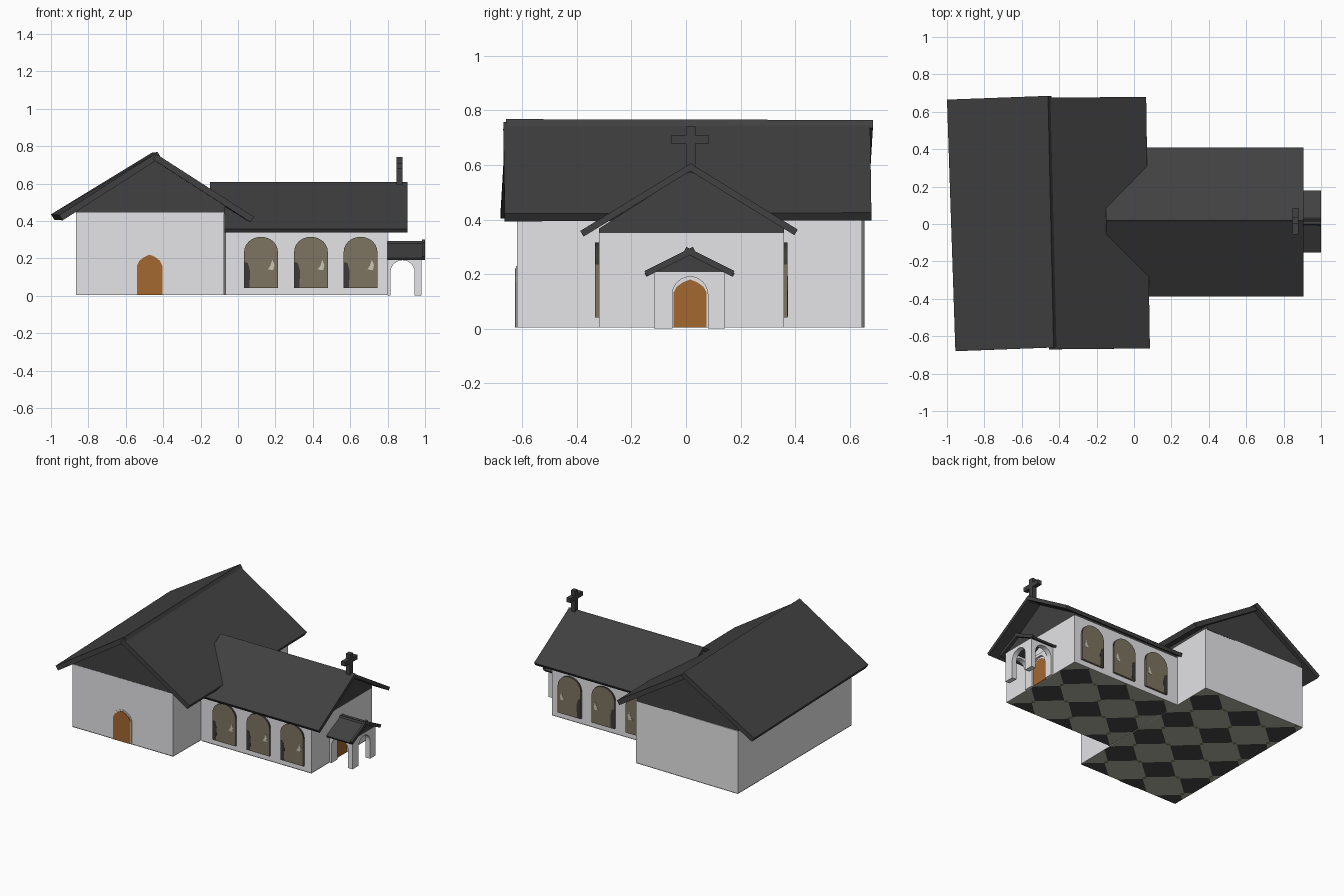
import bpy, bmesh, math
from mathutils import Vector

if "Cube" in bpy.data.objects:
    bpy.data.objects.remove(bpy.data.objects["Cube"])


def material(name, r, g, b):
    m = bpy.data.materials.new(name)
    m.diffuse_color = (r, g, b, 1)
    m.use_nodes = True
    m.node_tree.nodes["Principled BSDF"].inputs["Base Color"].default_value = m.diffuse_color
    return m


WALL = material("pale plaster", 0.80, 0.80, 0.82)
ROOF = material("charcoal roofing", 0.052, 0.052, 0.052)
DOOR = material("orange wood", 0.37, 0.135, 0.03)
GLASS = material("olive glass", 0.205, 0.175, 0.115)
GLINT = material("light glass", 0.60, 0.57, 0.46)
DARK = material("dark trim", 0.045, 0.042, 0.038)
TILE = material("pale floor tile", 0.45, 0.45, 0.36)
TILE_DARK = material("dark floor tile", 0.065, 0.065, 0.065)
TILE_JOINT = material("brown floor inlay", 0.24, 0.19, 0.11)


def finish(name, bm, *mats):
    bmesh.ops.recalc_face_normals(bm, faces=bm.faces)
    mesh = bpy.data.meshes.new(name)
    bm.to_mesh(mesh)
    bm.free()
    for m in mats:
        mesh.materials.append(m)
    ob = bpy.data.objects.new(name, mesh)
    bpy.context.collection.objects.link(ob)
    return ob


def prism(name, pts, axis, a, b, mat, rim=None, rim_from=0.0):
    """Extrude a 2D profile along an axis from a to b; rim colours the sides above rim_from."""
    def place(p, t):
        return {"x": (t, p[0], p[1]), "y": (p[0], t, p[1]), "z": (p[0], p[1], t)}[axis]
    bm = bmesh.new()
    lo = [bm.verts.new(place(p, a)) for p in pts]
    hi = [bm.verts.new(place(p, b)) for p in pts]
    bm.faces.new(lo)
    bm.faces.new(hi)
    n = len(pts)
    for i in range(n):
        f = bm.faces.new((lo[i], lo[(i + 1) % n], hi[(i + 1) % n], hi[i]))
        f.material_index = 1 if rim and f.calc_center_median().z > rim_from else 0
    return finish(name, bm, mat, *([rim] if rim else []))


def slab(name, corners, thick, mat=ROOF):
    """Four top corners, thickened downwards along the face normal."""
    c = [Vector(p) for p in corners]
    n = (c[2] - c[0]).cross(c[3] - c[1]).normalized()
    if n.z < 0:
        n = -n
    bm = bmesh.new()
    top = [bm.verts.new(p) for p in c]
    bot = [bm.verts.new(p - n * thick) for p in c]
    bm.faces.new(top)
    bm.faces.new(bot)
    for i in range(4):
        j = (i + 1) % 4
        bm.faces.new((top[i], top[j], bot[j], bot[i]))
    return finish(name, bm, mat)


def rect(u0, u1, v0, v1):
    return [(u0, v0), (u1, v0), (u1, v1), (u0, v1)]


def arc(c, r, rise, spring, n=12):
    """Arch curve from right to left."""
    return [(c + r * math.cos(math.pi * i / n), spring + rise * math.sin(math.pi * i / n))
            for i in range(n + 1)]


def pointed(c, w, h, z0=0.003):
    side = [(w, z0), (w, 0.74 * h), (0.82 * w, 0.85 * h), (0.45 * w, 0.94 * h)]
    return [(c + u, z) for u, z in side] + [(c, h)] + [(c - u, z) for u, z in reversed(side)]


def floor(name, pts, x0, y0, sx, sy, half=0.445):
    """Floor cut into dark diamonds with pale joints and small brown inlays."""
    bm = bmesh.new()
    bm.faces.new([bm.verts.new((x, y, 0)) for x, y in pts])
    for s in (1, -1):
        for k in range(-9, 10):
            for e in (-half, half):
                bmesh.ops.bisect_plane(bm, geom=bm.verts[:] + bm.edges[:] + bm.faces[:],
                                       plane_co=(x0 + (k + e) * sx, y0, 0),
                                       plane_no=(1 / sx, s / sy, 0))
    for f in bm.faces:
        c = f.calc_center_median()
        u, v = (c.x - x0) / sx, (c.y - y0) / sy
        p, q = u + v, u - v
        in_p, in_q = abs(p - round(p)) < half, abs(q - round(q)) < half
        if in_p and in_q and (round(p) + round(q)) % 2 == 0:
            f.material_index = 1
        elif not in_p and not in_q:
            f.material_index = 2
    ob = finish(name, bm, TILE, TILE_DARK, TILE_JOINT)
    if ob.data.polygons[0].normal.z > 0:
        ob.data.flip_normals()


# Rear hall: slightly skewed walls, tiled floor, gable filling
hall = [(-0.865, -0.62), (-0.075, -0.62), (-0.06, 0.645), (-0.865, 0.655)]
prism("hall_walls", hall, "z", 0.003, 0.445, WALL)
floor("hall_floor", hall, -0.18, 0.505, 0.32, 0.285)
prism("hall_gable", [(-0.865, 0.44), (-0.07, 0.44), (-0.07, 0.485), (-0.45, 0.725), (-0.865, 0.478)],
      "y", -0.619, 0.648, ROOF)

# Hall roof: two slightly crooked panels
slab("hall_roof_left", [(-1.0, 0.665, 0.435), (-0.46, 0.685, 0.765),
                        (-0.43, -0.66, 0.768), (-0.955, -0.68, 0.432)], 0.034)
slab("hall_roof_right", [(-0.468, 0.675, 0.758), (0.065, 0.68, 0.425),
                         (0.085, -0.665, 0.422), (-0.436, -0.67, 0.757)], 0.034)

# Nave: walls, floor, gable
prism("nave_walls", rect(-0.066, 0.80, -0.32, 0.36), "z", 0.003, 0.35, WALL)
floor("nave_floor", rect(-0.062, 0.80, -0.32, 0.36), 0.675, 0.225, 0.315, 0.285)
prism("nave_gable", [(-0.32, 0.348), (0.36, 0.348), (0.36, 0.366), (0.017, 0.582), (-0.32, 0.366)],
      "x", -0.1, 0.80, ROOF)

# Nave roof, running into the hall roof
slab("nave_roof_front", [(-0.15, -0.388, 0.358), (0.905, -0.388, 0.358),
                         (0.905, 0.02, 0.608), (-0.15, 0.02, 0.608)], 0.024)
slab("nave_roof_back", [(-0.15, 0.41, 0.363), (0.905, 0.41, 0.363),
                        (0.905, 0.015, 0.606), (-0.15, 0.015, 0.606)], 0.024)

# Ridge cross
prism("cross_upright", rect(0.0, 0.034, 0.57, 0.742), "x", 0.847, 0.88, ROOF)
prism("cross_arm", rect(-0.055, 0.085, 0.678, 0.708), "x", 0.848, 0.879, ROOF)

# Arched nave windows on both sides, with dark and light reflections
for side, wall_y, out in (("front", -0.32, -1), ("back", 0.36, 1)):
    for i, cx in enumerate((0.123, 0.39, 0.655)):
        w = 0.09
        outline = [(cx - w, 0.04), (cx + w, 0.04)] + arc(cx, w, 0.08, 0.235)
        prism(f"window_{side}_{i}", outline, "y", wall_y - out * 0.005, wall_y + out * 0.013,
              GLASS, DARK, 0.2)
        y0, y1 = wall_y + out * 0.012, wall_y + out * 0.0145
        prism(f"window_shade_{side}_{i}",
              [(cx - 0.088, 0.045), (cx - 0.062, 0.045), (cx - 0.058, 0.13),
               (cx - 0.07, 0.175), (cx - 0.088, 0.18)], "y", y0, y1, DARK)
        prism(f"window_glint_{side}_{i}",
              [(cx + 0.036, 0.14), (cx + 0.066, 0.137), (cx + 0.072, 0.165),
               (cx + 0.06, 0.192), (cx + 0.05, 0.16)], "y", y0, y1, GLINT)

# Doors with thin pale frames
prism("side_door_frame", pointed(-0.472, 0.074, 0.23), "y", -0.624, -0.615, WALL)
prism("side_door", pointed(-0.472, 0.067, 0.22), "y", -0.628, -0.619, DOOR)
prism("main_door", pointed(0.015, 0.06, 0.18), "x", 0.797, 0.804, DOOR)


# Porch: arched panels on three sides and an arch against the nave
def arch_panel(name, u0, u1, o0, o1, top, axis, a, b):
    c, r = (o0 + o1) / 2, (o1 - o0) / 2
    pts = [(u0, 0), (u0, top), (u1, top), (u1, 0), (o1, 0)] + arc(c, r, r, 0.19 - r) + [(o0, 0)]
    prism(name, pts, axis, a, b, WALL)


arch_panel("porch_front", -0.117, 0.143, -0.05, 0.08, 0.208, "x", 0.945, 0.98)
arch_panel("porch_rear", -0.117, 0.143, -0.05, 0.08, 0.208, "x", 0.799, 0.815)
arch_panel("porch_side_front", 0.80, 0.979, 0.815, 0.945, 0.206, "y", -0.1165, -0.08)
arch_panel("porch_side_back", 0.80, 0.979, 0.815, 0.945, 0.206, "y", 0.106, 0.1425)
prism("porch_gable", [(-0.117, 0.206), (0.143, 0.206), (0.143, 0.212), (0.013, 0.272), (-0.117, 0.212)],
      "x", 0.945, 0.979, ROOF)

# Porch roof panels and raised front trim, crossing at the ridge
for name, x0, x1, lift in (("porch_roof", 0.79, 0.99, 0.0), ("porch_trim", 0.985, 1.0, 0.008)):
    for tag, s in (("front", -1), ("back", 1)):
        eave, ridge = 0.013 + s * 0.165, 0.013 - s * 0.012
        slab(f"{name}_{tag}", [(x0, eave, 0.203 + lift), (x1, eave, 0.203 + lift),
                               (x1, ridge, 0.292 + lift), (x0, ridge, 0.292 + lift)], 0.014 + lift)
